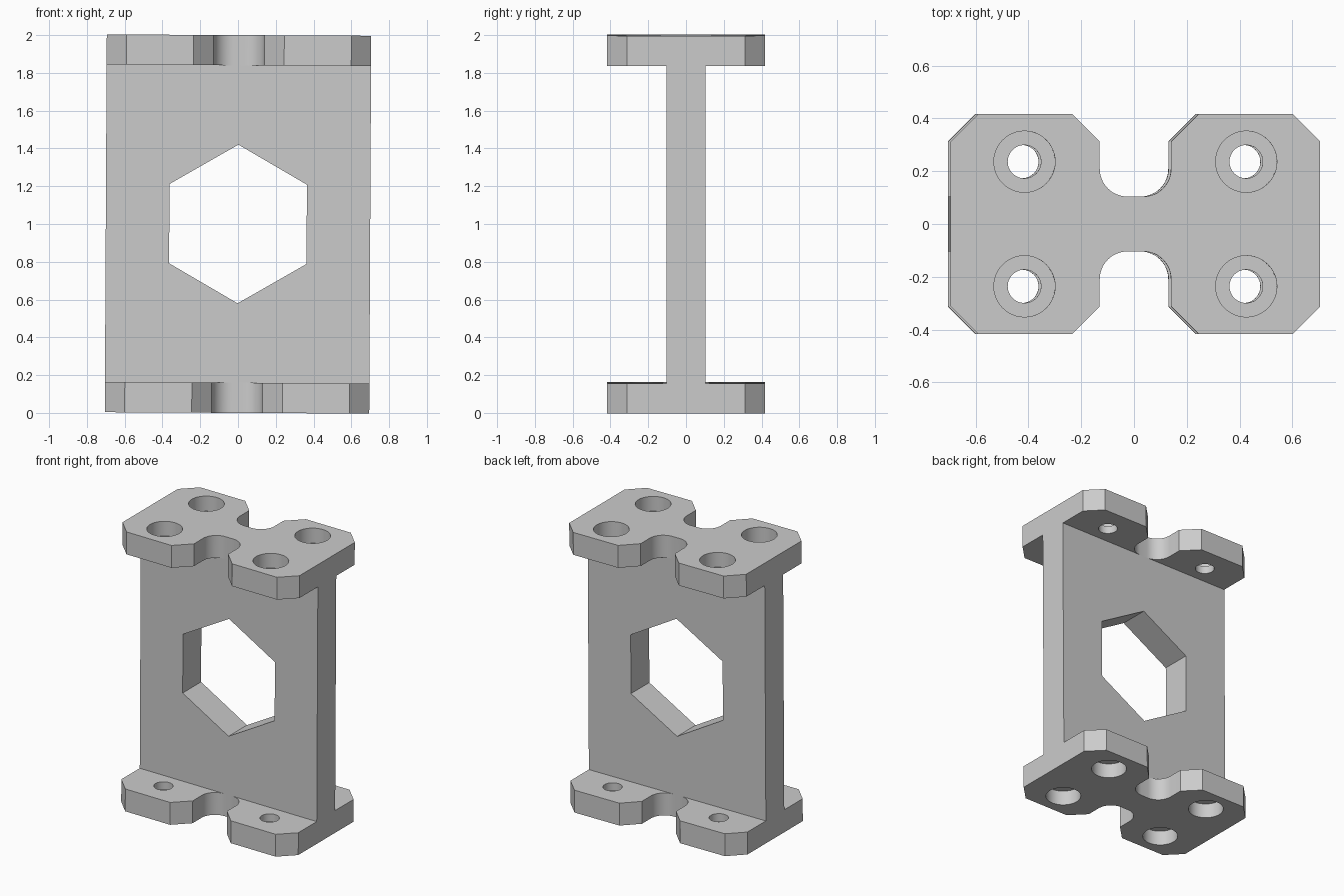
import bpy
import bmesh
from math import sin, cos, pi, radians
from mathutils import Matrix, Vector

cube = bpy.data.objects.get("Cube")
if cube:
    bpy.data.objects.remove(cube, do_unlink=True)

HALF_X, HALF_Y, WEB_Y = 0.70, 0.417, 0.104
FLANGE, HEIGHT = 0.16, 2.0
SLOT, FILLET, CHAMFER = 0.135, 0.105, 0.105

grey = bpy.data.materials.new("Plain grey")
grey.use_nodes = True
colour = (0.6, 0.6, 0.6, 1)
grey.diffuse_color = colour
grey.node_tree.nodes["Principled BSDF"].inputs["Base Color"].default_value = colour


def prism(name, outline, z0, z1):
    """Closed solid made by extruding a flat outline from z0 to z1."""
    bm = bmesh.new()
    face = bm.faces.new([bm.verts.new((x, y, z0)) for x, y in outline])
    top = bmesh.ops.extrude_face_region(bm, geom=[face])["geom"]
    bmesh.ops.translate(bm, vec=(0, 0, z1 - z0),
                        verts=[g for g in top if isinstance(g, bmesh.types.BMVert)])
    bmesh.ops.recalc_face_normals(bm, faces=bm.faces)
    mesh = bpy.data.meshes.new(name)
    bm.to_mesh(mesh)
    bm.free()
    obj = bpy.data.objects.new(name, mesh)
    bpy.context.collection.objects.link(obj)
    mesh.materials.append(grey)
    return obj


def ring(cx, cy, radius, sides, start=0.0):
    return [(cx + radius * cos(start + 2 * pi * i / sides),
             cy + radius * sin(start + 2 * pi * i / sides)) for i in range(sides)]


def cut(obj, cutter):
    mod = obj.modifiers.new("Cut", 'BOOLEAN')
    mod.operation, mod.solver, mod.object = 'DIFFERENCE', 'EXACT', cutter
    with bpy.context.temp_override(object=obj, active_object=obj, selected_objects=[obj]):
        bpy.ops.object.modifier_apply(modifier=mod.name)
    bpy.data.objects.remove(cutter, do_unlink=True)


def flange_outline():
    """One quarter of the outline, mirrored round to the full shape."""
    quarter = [(HALF_X, HALF_Y - CHAMFER), (HALF_X - CHAMFER, HALF_Y),
               (SLOT + CHAMFER, HALF_Y), (SLOT, HALF_Y - CHAMFER)]
    for i in range(13):
        a = -i * pi / 24
        quarter.append((SLOT - FILLET + FILLET * cos(a),
                        WEB_Y + FILLET + FILLET * sin(a)))
    half = quarter + [(-x, y) for x, y in reversed(quarter)]
    return half + [(-x, -y) for x, y in half]


# Flanges with counterbored bolt holes opening on the outer faces
def flange(name, z0, z1, bore0, bore1):
    obj = prism(name, flange_outline(), z0, z1)
    for sx in (-1, 1):
        for sy in (-1, 1):
            x, y = sx * 0.42, sy * 0.236
            cut(obj, prism("bolt_cutter", ring(x, y, 0.063, 48), z0 - 0.1, z1 + 0.1))
            cut(obj, prism("bore_cutter", ring(x, y, 0.116, 48), bore0, bore1))
    return obj


DEPTH = 0.105
bottom = flange("bottom_flange", 0, FLANGE, -0.1, DEPTH)
top = flange("top_flange", HEIGHT - FLANGE, HEIGHT, HEIGHT - DEPTH, HEIGHT + 0.1)

# Upright web with a hexagonal window
web = prism("web", [(HALF_X, WEB_Y), (-HALF_X, WEB_Y), (-HALF_X, -WEB_Y), (HALF_X, -WEB_Y)],
            FLANGE, HEIGHT - FLANGE)
window = prism("window_cutter", ring(0, 0, 0.42, 6, pi / 2), -0.5, 0.5)
window.data.transform(Matrix.Translation((0, 0, 1)) @ Matrix.Rotation(pi / 2, 4, 'X'))
cut(web, window)

# The whole bracket leans very slightly to one side
mid = Vector((0, 0, HEIGHT / 2))
lean = (Matrix.Translation(mid) @ Matrix.Rotation(radians(0.3), 4, 'Y')
        @ Matrix.Translation(-mid))
bpy.ops.object.select_all(action='DESELECT')
for obj in (bottom, top, web):
    obj.data.transform(lean)
    obj.select_set(True)
bpy.context.view_layer.objects.active = web
bpy.ops.object.shade_smooth_by_angle(angle=radians(30))
